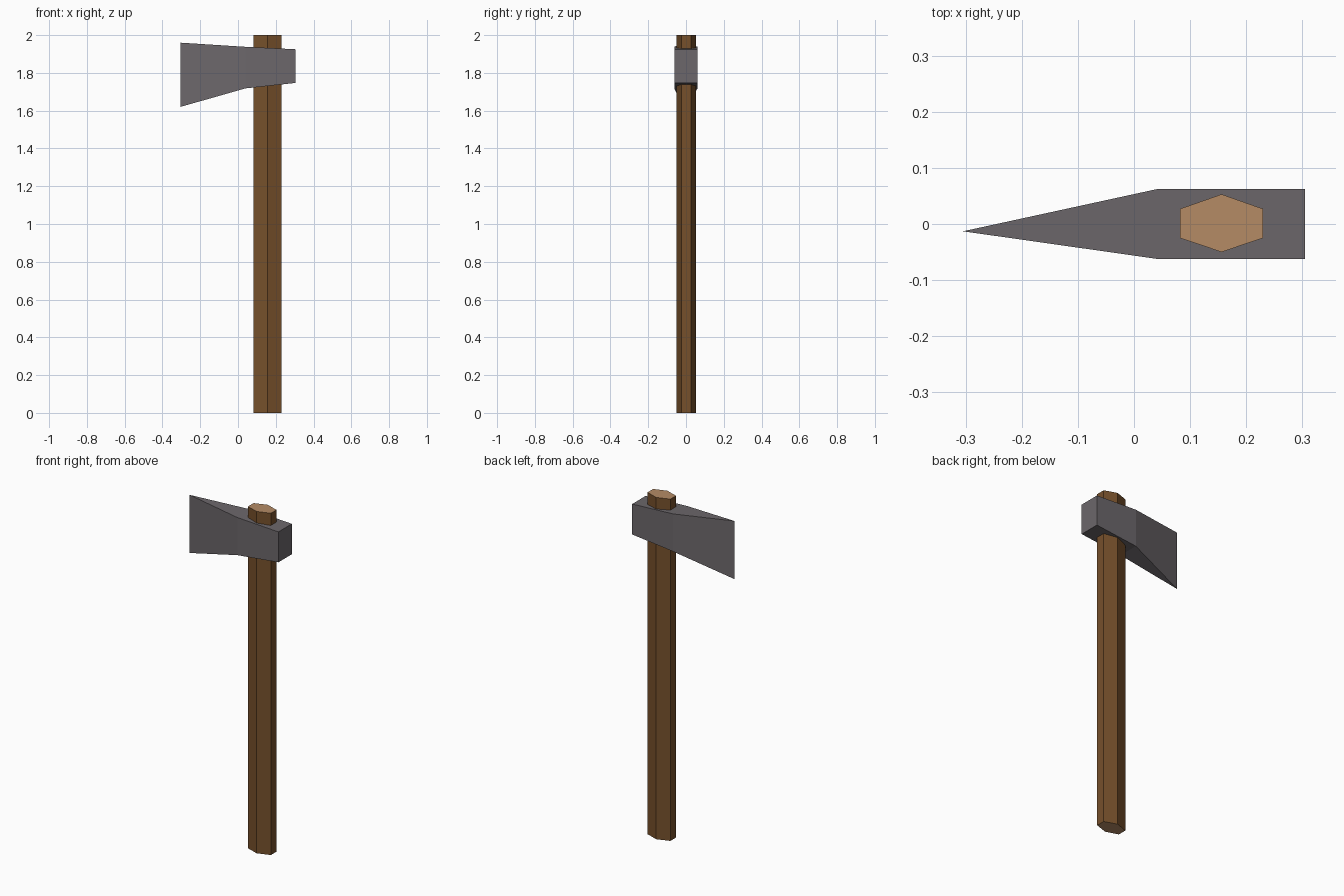
import bpy, bmesh

if "Cube" in bpy.data.objects:
    bpy.data.objects.remove(bpy.data.objects["Cube"])


def material(name, rgb):
    m = bpy.data.materials.new(name)
    m.diffuse_color = (*rgb, 1)
    m.use_nodes = True
    m.node_tree.nodes["Principled BSDF"].inputs["Base Color"].default_value = m.diffuse_color
    return m


def loft(name, rings, mats):
    """Skin matching vertex rings and cap both ends; a one-column ring makes an edge."""
    bm = bmesh.new()
    loops = [[bm.verts.new(p) for p in r] for r in rings]
    for a, b in zip(loops, loops[1:]):
        n = len(a)
        for i in range(n):
            j = (i + 1) % n
            bm.faces.new((a[i], a[j], b[j], b[i]))
    for cap in (loops[0], loops[-1]):
        bm.faces.new(cap).material_index = len(mats) - 1
    bmesh.ops.remove_doubles(bm, verts=bm.verts, dist=1e-5)
    bmesh.ops.recalc_face_normals(bm, faces=bm.faces)
    me = bpy.data.meshes.new(name)
    bm.to_mesh(me)
    bm.free()
    for m in mats:
        me.materials.append(m)
    ob = bpy.data.objects.new(name, me)
    bpy.context.collection.objects.link(ob)
    return ob


bark = material("dark_wood", (0.18, 0.08, 0.024))
cut = material("cut_wood", (0.46, 0.26, 0.13))
steel = material("steel", (0.15, 0.136, 0.147))

# Six-sided handle with pale cut ends
hexagon = [(0.082, -0.025), (0.156, -0.05), (0.23, -0.025),
           (0.23, 0.027), (0.156, 0.053), (0.082, 0.027)]
loft("handle", [[(x, y, z) for x, y in hexagon] for z in (0, 2)], [bark, cut])

# Head sections from the poll to the cheek: x, half depth, bottom, top
sections = [(0.305, 0.062, 1.747, 1.925), (0.04, 0.062, 1.718, 1.938)]
rings = [[(x, -h, b), (x, h, b), (x, h, t), (x, -h, t)] for x, h, b, t in sections]
head = loft("axe_head", rings, [steel])

# Pull the cheek out into the slightly off-centre cutting edge
bm = bmesh.new()
bm.from_mesh(head.data)
bm.faces.ensure_lookup_table()
front = min(bm.faces, key=lambda f: f.calc_center_median().x)
new = bmesh.ops.extrude_discrete_faces(bm, faces=[front])["faces"][0]
bmesh.ops.remove_doubles(bm, verts=bm.verts, dist=1e-5) if not new else None
for v in new.verts:
    v.co = (-0.305, -0.013, 1.62 if v.co.z < 1.8 else 1.96)
bmesh.ops.delete(bm, geom=[new], context='FACES_ONLY')
bmesh.ops.remove_doubles(bm, verts=bm.verts, dist=1e-5)
bmesh.ops.recalc_face_normals(bm, faces=bm.faces)
bm.to_mesh(head.data)
bm.free()
